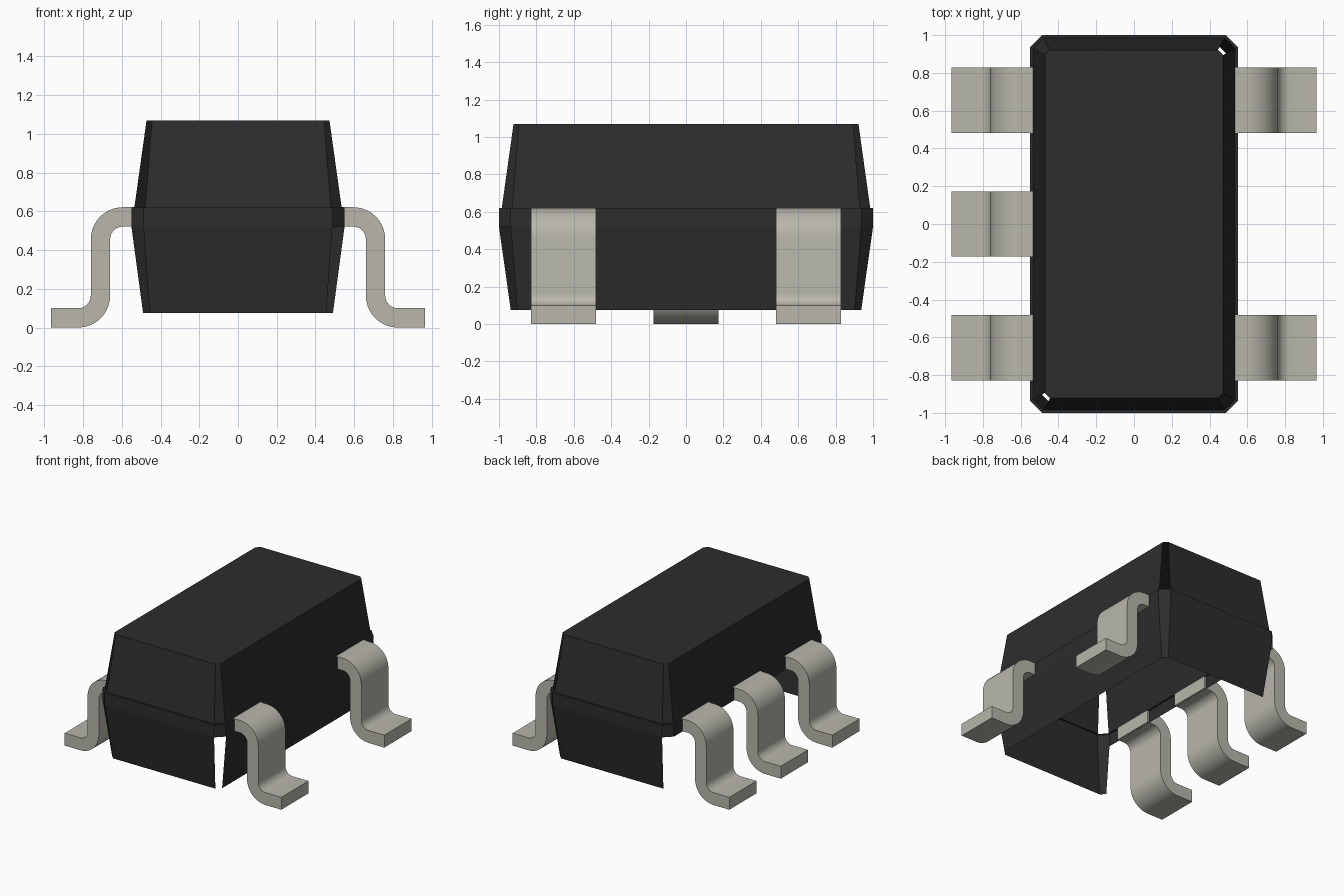
import bpy, bmesh, math
from mathutils import Vector

old = bpy.data.objects.get("Cube")
if old:
    bpy.data.objects.remove(old, do_unlink=True)


def make_material(name, rgb, rough):
    m = bpy.data.materials.new(name)
    m.use_nodes = True
    m.diffuse_color = (*rgb, 1)
    bsdf = m.node_tree.nodes["Principled BSDF"]
    bsdf.inputs["Base Color"].default_value = (*rgb, 1)
    bsdf.inputs["Roughness"].default_value = rough
    return m


BLACK = make_material("black_plastic", (0.026, 0.026, 0.026), 0.6)
METAL = make_material("tin_grey", (0.48, 0.47, 0.41), 0.5)


def add_object(name, bm, mat):
    me = bpy.data.meshes.new(name)
    bm.to_mesh(me)
    bm.free()
    me.materials.append(mat)
    ob = bpy.data.objects.new(name, me)
    bpy.context.collection.objects.link(ob)
    return ob


def ring(bm, hx, hy, c, z):
    """Rectangle with cut corners, counter-clockwise, starting on the +x side."""
    pts = [(hx, c - hy), (hx, hy - c), (hx - c, hy), (c - hx, hy),
           (-hx, hy - c), (-hx, c - hy), (c - hx, -hy), (hx - c, -hy)]
    return [bm.verts.new((x, y, z)) for x, y in pts]


def shell(name, sections, open_sides=(), capped=False):
    """Skin stacked rings; open_sides are ring segments left without a face."""
    bm = bmesh.new()
    rings = [ring(bm, *s) for s in sections]
    for a, b in zip(rings, rings[1:]):
        for k in range(8):
            if k not in open_sides:
                n = (k + 1) % 8
                bm.faces.new((a[k], a[n], b[n], b[k]))
    if capped:
        bm.faces.new(rings[-1])
    return add_object(name, bm, BLACK)


# Hollow body: the underside, one lower wall and some corner strips are open
shell("lower_body", [(0.49, 0.937, 0.035, 0.075), (0.55, 1.0, 0.063, 0.52)],
      open_sides=(3, 4, 7))
shell("middle_band", [(0.55, 1.0, 0.063, 0.52), (0.55, 1.0, 0.063, 0.62),
                      (0.535, 0.985, 0.056, 0.62)])
shell("upper_body", [(0.535, 0.985, 0.056, 0.62), (0.472, 0.922, 0.028, 1.07)],
      open_sides=(1, 5), capped=True)

# Gull-wing lead profile in x and z
R_OUT, R_IN, STEPS = 0.165, 0.065, 10


def arc(cx, cz, r, a0, a1):
    return [(cx + r * math.cos(math.radians(a0 + (a1 - a0) * i / STEPS)),
             cz + r * math.sin(math.radians(a0 + (a1 - a0) * i / STEPS)))
            for i in range(STEPS + 1)]


upper, lower = (0.595, 0.456), (0.825, 0.165)
top_side = [(0.535, 0.621)] + arc(*upper, R_OUT, 90, 0) \
    + arc(*lower, R_IN, 180, 270) + [(0.965, 0.10)]
under_side = [(0.535, 0.521)] + arc(*upper, R_IN, 90, 0) \
    + arc(*lower, R_OUT, 180, 270) + [(0.965, 0.0)]
PROFILE = top_side + under_side[::-1]


def lead(name, side, y, width=0.345):
    bm = bmesh.new()
    verts = [bm.verts.new((side * x, y - width / 2, z)) for x, z in PROFILE]
    face = bm.faces.new(verts)
    out = bmesh.ops.extrude_face_region(bm, geom=[face])["geom"]
    bmesh.ops.translate(bm, vec=Vector((0, width, 0)),
                        verts=[v for v in out if isinstance(v, bmesh.types.BMVert)])
    bmesh.ops.recalc_face_normals(bm, faces=bm.faces[:])
    ob = add_object(name, bm, METAL)
    bpy.ops.object.select_all(action="DESELECT")
    ob.select_set(True)
    bpy.context.view_layer.objects.active = ob
    bpy.ops.object.shade_smooth_by_angle(angle=math.radians(30))


# Two leads on the left (+x), three on the right (-x)
for place, y in (("front", -0.655), ("middle", 0.0), ("back", 0.655)):
    lead(f"right_{place}_lead", -1, y)
    if place != "middle":
        lead(f"left_{place}_lead", 1, y)
